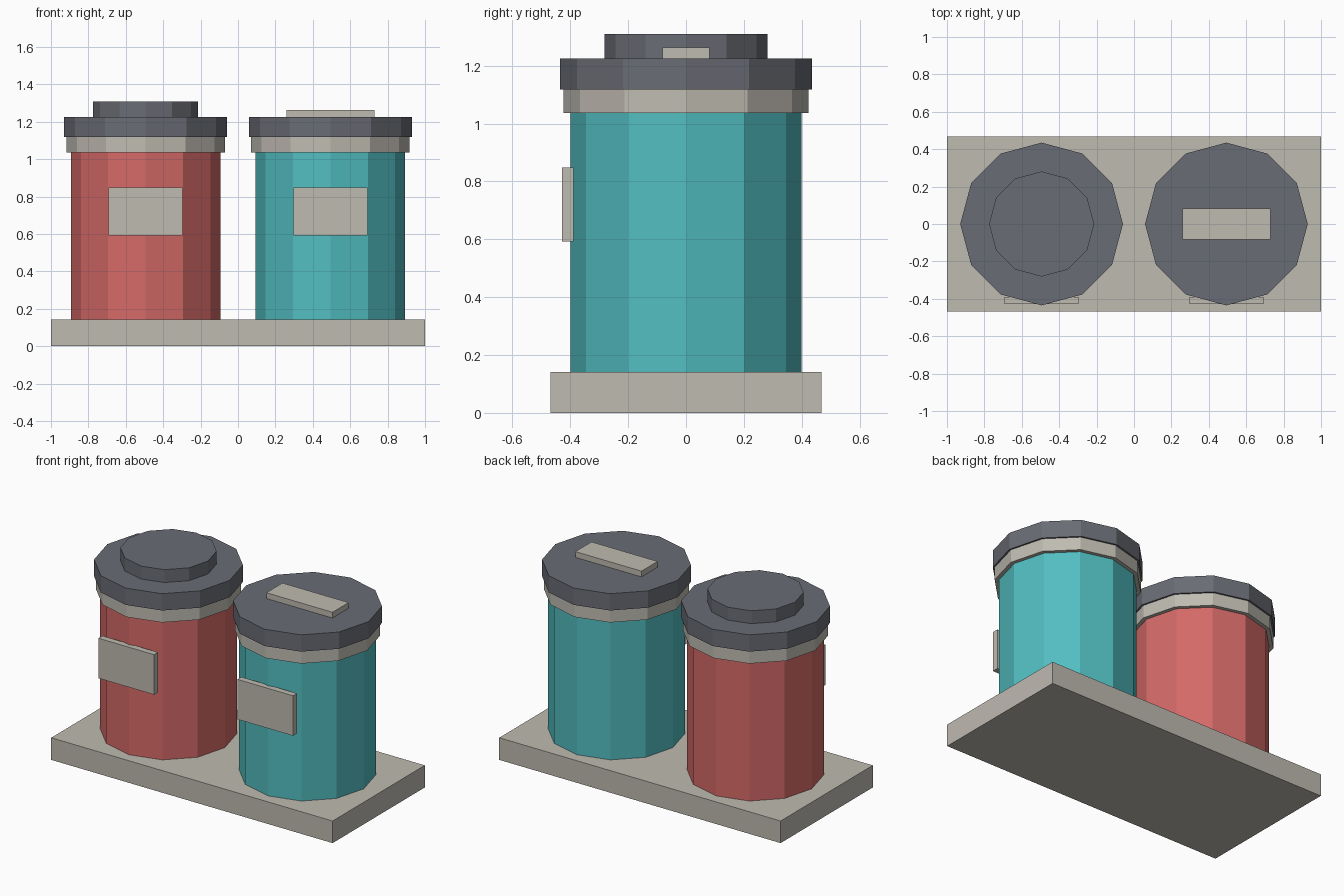
import bpy

cube = bpy.data.objects.get("Cube")
if cube:
    bpy.data.objects.remove(cube, do_unlink=True)


def material(name, rgb):
    mat = bpy.data.materials.new(name)
    mat.use_nodes = True
    colour = (*rgb, 1.0)
    mat.diffuse_color = colour
    mat.node_tree.nodes["Principled BSDF"].inputs["Base Color"].default_value = colour
    return mat


stone = material("warm_grey", (0.52, 0.495, 0.44))
slate = material("slate_grey", (0.144, 0.15, 0.176))
red = material("coral_red", (0.66, 0.144, 0.137))
teal = material("teal", (0.084, 0.51, 0.53))


def finish(name, mat):
    obj = bpy.context.object
    obj.name = obj.data.name = name
    obj.data.materials.append(mat)
    return obj


def block(name, mat, x, y, z0, z1, width, depth):
    """Box standing from z0 to z1."""
    bpy.ops.mesh.primitive_cube_add(size=1, location=(x, y, (z0 + z1) / 2))
    obj = finish(name, mat)
    obj.scale = (width, depth, z1 - z0)
    return obj


def drum(name, mat, x, radius, z0, z1):
    """Twelve-sided flat-faced cylinder standing from z0 to z1."""
    bpy.ops.mesh.primitive_cylinder_add(
        vertices=12, radius=radius, depth=z1 - z0, location=(x, 0, (z0 + z1) / 2))
    return finish(name, mat)


BASE_TOP, BODY_TOP, NECK_TOP, LID_TOP = 0.142, 1.036, 1.118, 1.226
SPACING = 0.494

# Shared tray
block("base_tray", stone, 0, 0, 0, BASE_TOP, 2.0, 0.936)

# Two canisters, each with neck ring, lid and front label
for side, x, paint in (("right", -SPACING, red), ("left", SPACING, teal)):
    drum(side + "_canister_body", paint, x, 0.4, BASE_TOP, BODY_TOP)
    drum(side + "_neck_ring", stone, x, 0.424, BODY_TOP, NECK_TOP)
    drum(side + "_lid", slate, x, 0.435, NECK_TOP, LID_TOP)
    block(side + "_label", stone, x, -0.409, 0.592, 0.849, 0.396, 0.04)

# Round knob on one lid, flat bar handle on the other
drum("right_lid_knob", slate, -SPACING, 0.281, LID_TOP, 1.309)
block("left_lid_handle", stone, SPACING, 0, LID_TOP, 1.263, 0.47, 0.164)
